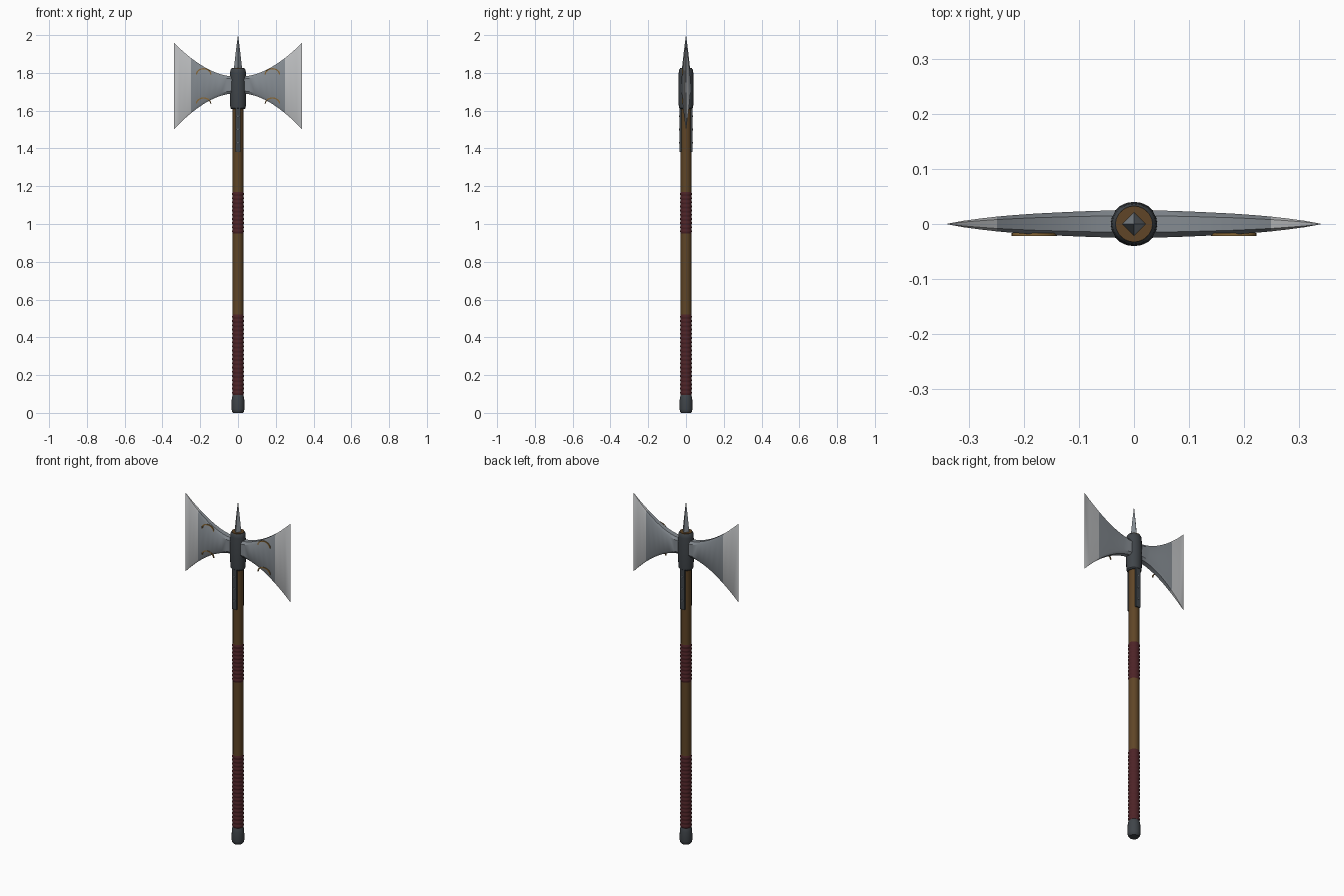
import bpy, bmesh, math
from mathutils import Vector

if "Cube" in bpy.data.objects:
    bpy.data.objects.remove(bpy.data.objects["Cube"])


def material(name, rgb):
    m = bpy.data.materials.new(name)
    m.diffuse_color = (*rgb, 1)
    m.use_nodes = True
    m.node_tree.nodes["Principled BSDF"].inputs["Base Color"].default_value = m.diffuse_color
    return m


wood = material("brown wood", (0.115, 0.06, 0.02))
leather = material("dark red leather", (0.075, 0.017, 0.02))
iron = material("dark iron", (0.05, 0.058, 0.066))
steel = material("blade steel", (0.23, 0.255, 0.28))
edge = material("honed edge", (0.5, 0.51, 0.52))
bronze = material("bronze inlay", (0.25, 0.14, 0.04))


def finish(name, bm, mats, smooth=True):
    bmesh.ops.recalc_face_normals(bm, faces=bm.faces[:])
    me = bpy.data.meshes.new(name)
    bm.to_mesh(me)
    bm.free()
    for m in mats:
        me.materials.append(m)
    ob = bpy.data.objects.new(name, me)
    bpy.context.collection.objects.link(ob)
    if smooth:
        bpy.ops.object.select_all(action='DESELECT')
        ob.select_set(True)
        bpy.context.view_layer.objects.active = ob
        bpy.ops.object.shade_smooth_by_angle(angle=math.radians(35))
    return ob


def loft(bm, rings, mat_of=lambda i: 0):
    """Join rings of points into a closed solid."""
    rows = [[bm.verts.new(p) for p in r] for r in rings]
    n = len(rows[0])
    for i, (a, b) in enumerate(zip(rows, rows[1:])):
        for k in range(n):
            f = bm.faces.new((a[k], a[(k + 1) % n], b[(k + 1) % n], b[k]))
            f.material_index = mat_of(i)
    bm.faces.new(rows[0])
    bm.faces.new(rows[-1]).material_index = mat_of(len(rows) - 2)


def lathe(name, profile, mat, sides=24, ysc=1.0):
    bm = bmesh.new()
    loft(bm, [[(r * math.cos(2 * math.pi * k / sides),
                r * ysc * math.sin(2 * math.pi * k / sides), z)
               for k in range(sides)] for r, z in profile])
    return finish(name, bm, [mat])


# Shaft, butt cap and socket
lathe("shaft", [(0.028, 0.05), (0.028, 1.6), (0.033, 1.7), (0.033, 1.826)], wood)
lathe("butt_cap", [(0.026, 0), (0.032, 0.008), (0.034, 0.02), (0.033, 0.075),
                   (0.030, 0.09), (0.028, 0.096)], iron)
lathe("socket", [(0.034, 1.608), (0.040, 1.614), (0.042, 1.63), (0.044, 1.72),
                 (0.042, 1.80), (0.040, 1.817), (0.034, 1.824)], iron, 20, 0.92)

# Top spike
lathe("spike", [(0.022, 1.80), (0.021, 1.83), (0.012, 1.91), (0.0004, 2.0)],
      steel, 4)


# Leather grips: a sleeve with cord ridges
def grip(name, z0, z1, count):
    profile = [(0.028, z0)]
    step = (z1 - z0) / count
    for i in range(count):
        z = z0 + i * step
        profile += [(0.0285, z + 0.1 * step), (0.0310, z + 0.35 * step),
                    (0.0310, z + 0.65 * step), (0.0285, z + 0.9 * step)]
    lathe(name, profile + [(0.028, z1)], leather)


grip("lower_grip", 0.095, 0.52, 19)
grip("upper_grip", 0.95, 1.17, 10)


# Blades: lofted along x, thinning to the honed edge
def curve(x, pts):
    u = (x - 0.03) / 0.31
    return pts[0] + (pts[1] - pts[0]) * u ** 1.75


xs = [0.03, 0.06, 0.09, 0.12, 0.15, 0.18, 0.215, 0.25, 0.28, 0.31, 0.34]
half = [0.025, 0.0242, 0.0232, 0.022, 0.0205, 0.019, 0.0165, 0.0135, 0.010,
        0.006, 0.0006]
for side, s in (("right", 1), ("left", -1)):
    bm = bmesh.new()
    rings = []
    for x, t in zip(xs, half):
        top, bot = curve(x, (1.782, 1.96)), curve(x, (1.69, 1.50))
        c = t * 0.4
        d = 0.014 * min(1, t / 0.015)
        rings.append([(s * x, y, z) for y, z in (
            (-t, bot + d), (-t + c, bot), (t - c, bot), (t, bot + d),
            (t, top - d), (t - c, top), (-t + c, top), (-t, top - d))])
    loft(bm, rings, lambda i: 1 if xs[i] >= 0.249 else 0)
    finish(side + "_blade", bm, [steel, edge])

    # Bronze arches on the front of the blade
    for label, zc in (("upper", 1.792), ("lower", 1.637)):
        bm = bmesh.new()
        sections = []
        for k in range(11):
            a = math.pi * k / 10
            c = Vector((s * 0.182 - 0.038 * math.cos(a), 0, zc + 0.03 * math.sin(a)))
            n = Vector((-math.cos(a), 0, math.sin(a))) * 0.0032
            y0, y1 = Vector((0, -0.0215, 0)), Vector((0, -0.0165, 0))
            sections.append([c + n + y0, c - n + y0, c - n + y1, c + n + y1])
        loft(bm, sections)
        finish(f"{side}_{label}_arch", bm, [bronze])

# Langets with rivets on the front and back of the shaft
for face, s in (("front", -1), ("back", 1)):
    bm = bmesh.new()
    loft(bm, [[(-w, s * 0.024, z), (w, s * 0.024, z), (w, s * 0.035, z),
               (-w, s * 0.035, z)] for w, z in ((0.014, 1.38), (0.014, 1.62))])
    finish(face + "_langet", bm, [iron], False)
    for i, z in enumerate((1.43, 1.50, 1.57)):
        bpy.ops.mesh.primitive_uv_sphere_add(segments=10, ring_count=6, radius=0.005,
                                             location=(0, s * 0.035, z))
        ob = bpy.context.object
        ob.name = f"{face}_rivet_{i + 1}"
        ob.scale.y = 0.6
        ob.data.materials.append(steel)
